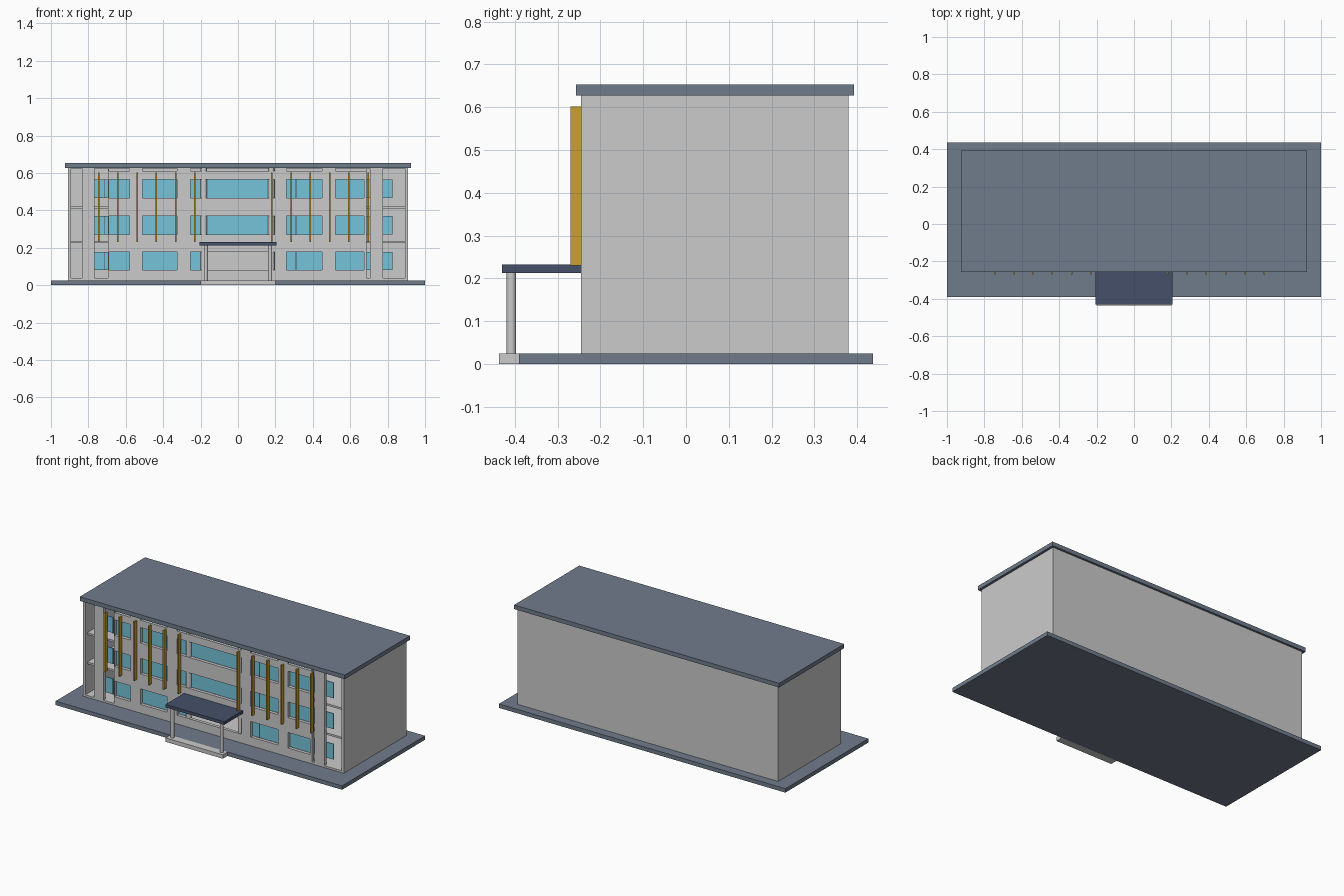
import bpy, bmesh
from mathutils import Matrix, Vector

if "Cube" in bpy.data.objects:
    bpy.data.objects.remove(bpy.data.objects["Cube"])


def material(name, rgb):
    m = bpy.data.materials.new(name)
    m.diffuse_color = (*rgb, 1)
    m.use_nodes = True
    m.node_tree.nodes["Principled BSDF"].inputs["Base Color"].default_value = m.diffuse_color
    return m


SLATE = material("slate", (0.16, 0.20, 0.26))
NAVY = material("navy", (0.06, 0.08, 0.14))
GLASS = material("glass_blue", (0.18, 0.55, 0.70))
GOLD = material("gold", (0.60, 0.35, 0.03))


def boxes(name, specs, mat=None):
    """One object from boxes given as (x0, x1, y0, y1, z0, z1)."""
    bm = bmesh.new()
    for x0, x1, y0, y1, z0, z1 in specs:
        c = Vector((x0 + x1, y0 + y1, z0 + z1)) / 2
        s = Matrix.Diagonal((x1 - x0, y1 - y0, z1 - z0, 1))
        bmesh.ops.create_cube(bm, size=1, matrix=Matrix.Translation(c) @ s)
    me = bpy.data.meshes.new(name)
    bm.to_mesh(me)
    bm.free()
    ob = bpy.data.objects.new(name, me)
    bpy.context.collection.objects.link(ob)
    if mat:
        me.materials.append(mat)
    return ob


def column(name, x, y, r, z0, z1):
    bpy.ops.mesh.primitive_cylinder_add(vertices=24, radius=r, depth=z1 - z0,
                                        location=(x, y, (z0 + z1) / 2))
    bpy.context.object.name = name
    bpy.ops.object.shade_smooth_by_angle()


# Ground plate, entrance step and roof
boxes("ground_plate", [(-1, 1, -0.39, 0.437, 0, 0.025)], SLATE)
boxes("entrance_step", [(-0.2, 0.2, -0.437, -0.39, 0, 0.025)])
boxes("roof_slab", [(-0.925, 0.925, -0.257, 0.393, 0.627, 0.653)], SLATE)

# Hollow body: back and side walls
boxes("back_wall", [(-0.91, 0.91, 0.365, 0.38, 0.025, 0.627)])
for side, x in (("left", -0.91), ("right", 0.895)):
    boxes(side + "_wall", [(x, x + 0.015, -0.245, 0.365, 0.025, 0.627)])

# Floors inside
boxes("floors", [(-0.895, 0.895, -0.225, 0.365, z, z + t)
                 for z, t in ((0.025, 0.012), (0.225, 0.012), (0.41, 0.012))])

# Front wall with window rows, open corner bays and slits under the roof
ROWS = [(0.08, 0.178), (0.272, 0.37), (0.467, 0.565)]
BAYS = [(-0.69, -0.58), (-0.51, -0.325), (-0.255, 0.195), (0.26, 0.45), (0.52, 0.685)]
front = boxes("front_wall", [(-0.895, 0.895, -0.245, -0.225, 0.025, 0.627)])
holes = [(a, b, -0.3, -0.2, z0, z1) for a, b in BAYS[:4] for z0, z1 in ROWS]
holes += [(0.52, 0.675, -0.3, -0.2, z0, z1) for z0, z1 in ROWS]
holes += [(a, b, -0.3, -0.2, 0.611, 0.624) for a, b in BAYS]
holes += [(a, b, -0.3, -0.2, 0.037, 0.624) for a, b in
          ((-0.894, -0.835), (-0.768, -0.695), (0.688, 0.706), (0.775, 0.894))]
cutter = boxes("opening_cutter", holes)
cutter.hide_render = True
mod = front.modifiers.new("openings", 'BOOLEAN')
mod.operation = 'DIFFERENCE'
mod.solver = 'EXACT'
mod.object = cutter
bpy.context.view_layer.objects.active = front
bpy.ops.object.modifier_apply(modifier="openings")
bpy.data.objects.remove(cutter)

# Glass strips behind the openings, left out at the ground floor entrance
for i, (z0, z1) in enumerate(ROWS):
    spans = [(-0.80, -0.2), (0.2, 0.825)] if i == 0 else [(-0.80, 0.825)]
    boxes(f"window_glass_{i + 1}",
          [(a, b, -0.224, -0.219, z0, z1) for a, b in spans], GLASS)
    boxes(f"window_mullions_{i + 1}",
          [(x - 0.002, x + 0.002, -0.228, -0.222, z0, z1) for x in (-0.715, 0.31)], NAVY)

# Round columns beside the middle windows
for side, x in (("left", -0.183), ("right", 0.178)):
    column(side + "_wall_column", x, -0.226, 0.017, 0.037, 0.627)

# Vertical sun fins
for side, start in (("left", -0.745), ("right", 0.181)):
    boxes(side + "_fins", [(start + i * 0.103 - 0.004, start + i * 0.103 + 0.004,
                            -0.27, -0.245, 0.23, 0.602) for i in range(6)], GOLD)

# Entrance canopy and its posts
boxes("canopy", [(-0.205, 0.205, -0.43, -0.245, 0.213, 0.232)], NAVY)
for side, x in (("left", -0.172), ("right", 0.172)):
    column(side + "_canopy_post", x, -0.408, 0.011, 0.018, 0.215)
